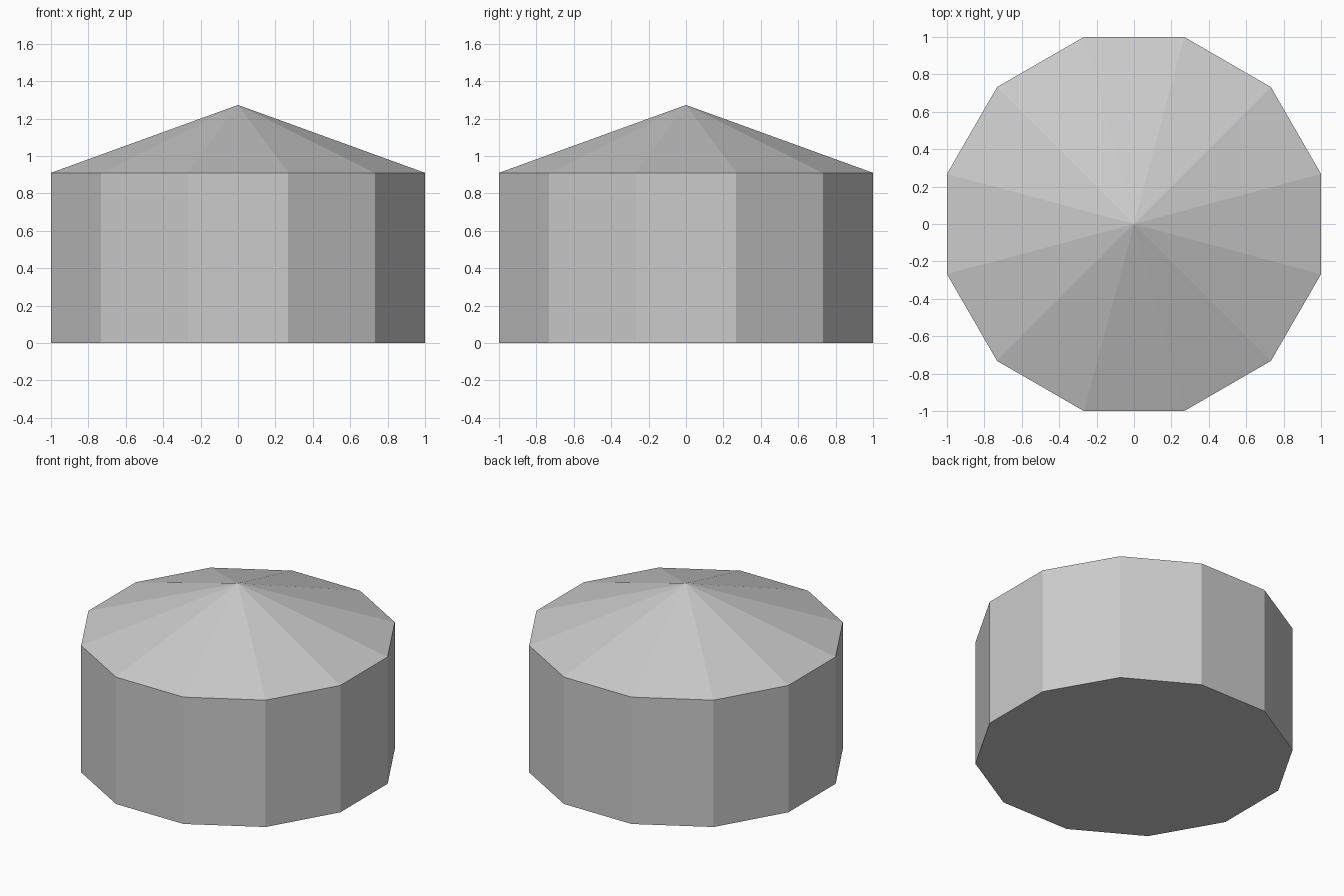
import bpy, bmesh
from math import pi, cos
from mathutils import Matrix

if "Cube" in bpy.data.objects:
    bpy.data.objects.remove(bpy.data.objects["Cube"])

SIDES = 12
RADIUS = 1 / cos(pi / SIDES)   # flat sides land on x, y = +-1
WALL_H = 0.91
APEX_H = 1.273


def ring_part(name, z0, z1, top_radius, open_side):
    """Twelve-sided cone or drum from z0 to z1, left open where parts meet."""
    bm = bmesh.new()
    bmesh.ops.create_cone(
        bm, cap_ends=True, segments=SIDES, radius1=RADIUS, radius2=top_radius,
        depth=z1 - z0, matrix=Matrix.Translation((0, 0, (z0 + z1) / 2)))
    bmesh.ops.remove_doubles(bm, verts=bm.verts, dist=1e-4)
    # turn so that a flat side faces each axis
    a = max(bm.verts, key=lambda v: v.co.xy.length).co
    offset = (pi / SIDES - a.xy.angle_signed((1, 0))) % (2 * pi / SIDES)
    bmesh.ops.rotate(bm, verts=bm.verts, cent=(0, 0, 0),
                     matrix=Matrix.Rotation(offset, 3, 'Z'))
    # drop the hidden cap at the joint
    bm.normal_update()
    caps = [f for f in bm.faces if f.normal.z * open_side > 0.99]
    bmesh.ops.delete(bm, geom=caps, context='FACES_ONLY')
    mesh = bpy.data.meshes.new(name)
    bm.to_mesh(mesh)
    bm.free()
    obj = bpy.data.objects.new(name, mesh)
    bpy.context.collection.objects.link(obj)
    return obj


# Drum with closed floor
ring_part("drum_wall", 0, WALL_H, RADIUS, 1)
# Shallow pointed roof
ring_part("pointed_roof", WALL_H, APEX_H, 0, -1)
